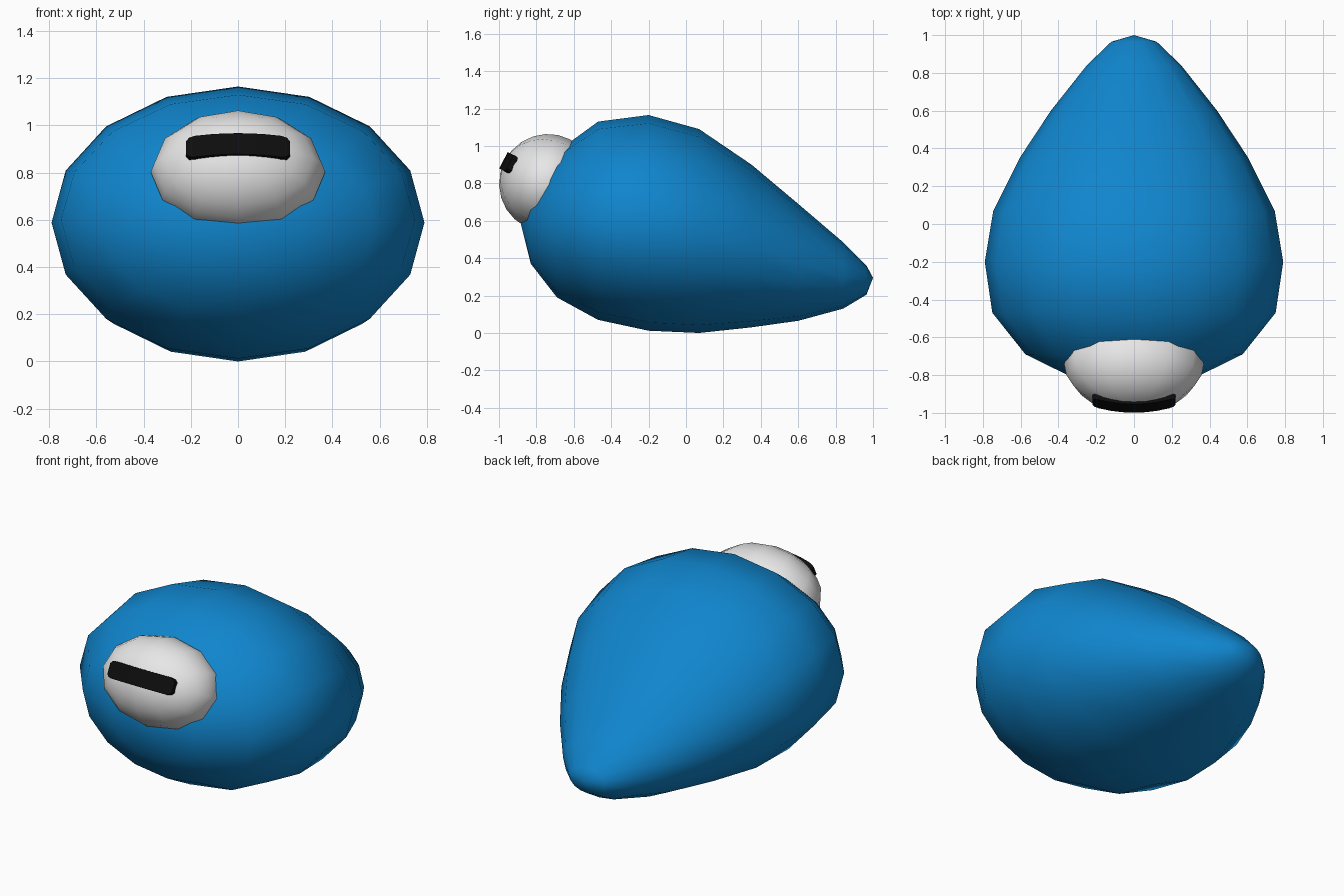
import bpy, bmesh, math
from mathutils import Matrix, Vector

cube = bpy.data.objects.get("Cube")
if cube:
    bpy.data.objects.remove(cube, do_unlink=True)


def material(name, rgb, rough=0.6):
    m = bpy.data.materials.new(name)
    m.use_nodes = True
    m.diffuse_color = (*rgb, 1)
    bsdf = next(n for n in m.node_tree.nodes if n.type == 'BSDF_PRINCIPLED')
    bsdf.inputs["Base Color"].default_value = (*rgb, 1)
    bsdf.inputs["Roughness"].default_value = rough
    return m


def finish(bm, name, mat, angle):
    bmesh.ops.recalc_face_normals(bm, faces=bm.faces)
    mesh = bpy.data.meshes.new(name)
    bm.to_mesh(mesh)
    bm.free()
    mesh.materials.append(mat)
    ob = bpy.data.objects.new(name, mesh)
    bpy.context.collection.objects.link(ob)
    bpy.ops.object.select_all(action='DESELECT')
    ob.select_set(True)
    bpy.context.view_layer.objects.active = ob
    bpy.ops.object.shade_smooth_by_angle(angle=math.radians(angle))
    return ob


blue = material("blue", (0.005, 0.235, 0.61))
white = material("white", (0.8, 0.8, 0.8))
black = material("black", (0.004, 0.004, 0.004))

# Teardrop body: elliptical rings along y (y, bottom, top, half width)
RINGS = [
    (-0.83, 0.37, 0.78, 0.29), (-0.69, 0.19, 0.97, 0.575),
    (-0.47, 0.07, 1.13, 0.75), (-0.20, 0.012, 1.165, 0.79),
    (0.07, 0.0, 1.09, 0.745), (0.35, 0.03, 0.90, 0.605),
    (0.60, 0.065, 0.69, 0.44), (0.84, 0.13, 0.485, 0.25),
    (0.965, 0.205, 0.36, 0.12),
]
SIDES = 16
bm = bmesh.new()
loops = []
for y, lo, hi, hw in RINGS:
    mid, half = (lo + hi) / 2, (hi - lo) / 2
    loops.append([bm.verts.new((hw * math.sin(a), y, mid + half * math.cos(a)))
                  for a in (2 * math.pi * i / SIDES for i in range(SIDES))])
for a, b in zip(loops, loops[1:]):
    for i in range(SIDES):
        j = (i + 1) % SIDES
        bm.faces.new((a[i], a[j], b[j], b[i]))
for loop, tip in ((loops[0], (0, -0.885, 0.59)), (loops[-1], (0, 1.0, 0.295))):
    pole = bm.verts.new(tip)
    for i in range(SIDES):
        bm.faces.new((loop[i], loop[(i + 1) % SIDES], pole))
finish(bm, "body", blue, 80)

# Local frame of the face: x across, v up the slope, n outward
n = Vector((0, -0.89, 0.456)).normalized()
v = Vector((0, 0.456, 0.89)).normalized()
frame = Matrix(((1, 0, 0), (0, v.y, n.y), (0, v.z, n.z))).to_4x4()
frame.translation = (0, -0.742, 0.803)

# Face dome: wide ellipsoid sunk into the front of the body
bm = bmesh.new()
bmesh.ops.create_uvsphere(bm, u_segments=12, v_segments=12, radius=1)
bmesh.ops.transform(bm, matrix=frame @ Matrix.Diagonal((0.37, 0.262, 0.256, 1)),
                    verts=bm.verts)
finish(bm, "face_dome", white, 80)

# Visor bar: rounded plate bent across the dome
ends = [(0.22, 0.03), (0.207, 0.045), (0.185, 0.05)]
stations = ([(-x, h) for x, h in ends]
            + [(x, 0.05) for x in (-0.12, -0.06, 0, 0.06, 0.12)] + ends[::-1])
bm = bmesh.new()
sections = []
for x, h in stations:
    w = 0.263 - 0.036 * (x / 0.22) ** 2
    sections.append([bm.verts.new(frame @ Vector((x, s * h, w - d)))
                     for s, d in ((-1, 0), (1, 0), (1, 0.035), (-1, 0.035))])
for a, b in zip(sections, sections[1:]):
    for i in range(4):
        j = (i + 1) % 4
        bm.faces.new((a[i], a[j], b[j], b[i]))
bm.faces.new(sections[0])
bm.faces.new(sections[-1])
finish(bm, "visor_bar", black, 40)
